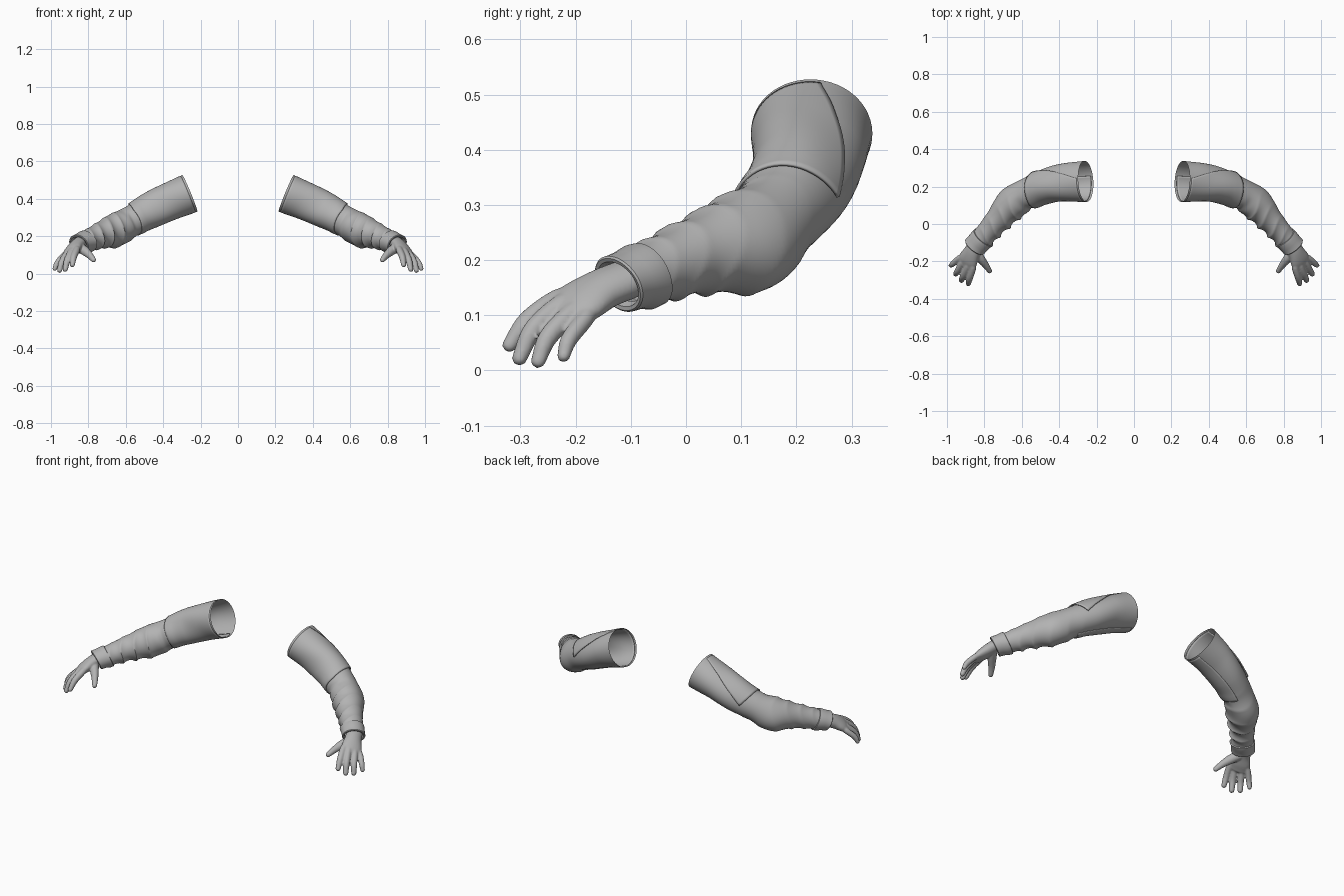
import bpy, bmesh, math
from mathutils import Vector

if "Cube" in bpy.data.objects:
    bpy.data.objects.remove(bpy.data.objects["Cube"])

grey = bpy.data.materials.new("cloth_grey")
grey.diffuse_color = (0.45, 0.45, 0.45, 1)
grey.use_nodes = True
grey.node_tree.nodes["Principled BSDF"].inputs["Base Color"].default_value = grey.diffuse_color

# Sleeve path: x, y, z, half width, half height
KEYS = [(.258, .228, .43, .11, .106), (.36, .222, .388, .101, .098), (.46, .205, .338, .092, .092),
        (.56, .165, .285, .085, .082), (.655, .098, .235, .084, .088), (.735, .01, .205, .069, .07),
        (.80, -.065, .177, .06, .058), (.845, -.115, .16, .058, .05), (.88, -.16, .142, .056, .046)]


def spline(keys, t):
    """Catmull-Rom through rows of numbers."""
    i = max(0, min(int(t), len(keys) - 2))
    f = t - i
    p1, p2 = Vector(keys[i]), Vector(keys[i + 1])
    p0 = Vector(keys[i - 1]) if i else 2 * p1 - p2
    p3 = Vector(keys[i + 2]) if i + 2 < len(keys) else 2 * p2 - p1
    return .5 * (2 * p1 + (p2 - p0) * f + (2 * p0 - 5 * p1 + 4 * p2 - p3) * f * f
                 + (3 * p1 - p0 - 3 * p2 + p3) * f ** 3)


def bump(v, mid, width):
    return math.exp(-((v - mid) / width) ** 2)


def folds(t, a):
    """Cloth folds, strongest on the inner elbow and forearm."""
    inner = .55 - .45 * math.cos(a - .3)
    wave = 1 - 2 * abs(math.sin(math.pi * (1.5 * t + .35 * math.sin(a + .6) + .15 * math.sin(2 * a)))) ** .7
    d = .008 * bump(t, 4.9, 1.5) * inner * wave
    d += .004 * bump(t, 1.6, 1.1) * math.sin(3 * a + 1.3 * t)
    d += .018 * bump(t, 3.9, .55) * max(0, math.cos(a + .75)) ** 2      # elbow point
    d -= .010 * bump(t, 3.35, .2) * max(0, -math.cos(a + .2))           # elbow crease
    return d


def sleeve_point(t, a, offset=0):
    k = spline(KEYS, t)
    c = Vector(k[:3])
    tan = (Vector(spline(KEYS, t + .05)[:3]) - Vector(spline(KEYS, t - .05)[:3])).normalized()
    side = Vector((-tan.y, tan.x, 0)).normalized()
    up = tan.cross(side)
    r = offset + folds(t, a)
    return c + side * math.cos(a) * (k[3] + r) + up * math.sin(a) * (k[4] + r)


def add_grid(bm, rows, closed):
    vs = [[bm.verts.new(p) for p in row] for row in rows]
    n = len(rows[0])
    for r0, r1 in zip(vs, vs[1:]):
        for j in range(n if closed else n - 1):
            k = (j + 1) % n
            bm.faces.new((r0[j], r0[k], r1[k], r1[j]))
    return vs


def finish(name, bm, angle=40):
    bmesh.ops.recalc_face_normals(bm, faces=bm.faces)
    me = bpy.data.meshes.new(name)
    bm.to_mesh(me)
    bm.free()
    me.materials.append(grey)
    ob = bpy.data.objects.new(name, me)
    bpy.context.collection.objects.link(ob)
    bpy.context.view_layer.objects.active = ob
    ob.select_set(True)
    bpy.ops.object.shade_smooth_by_angle(angle=math.radians(angle))
    ob.select_set(False)
    return ob


def mirror(ob):
    ob.modifiers.new("other_arm", 'MIRROR').use_axis[0] = True


def ring_angles(n):
    return [2 * math.pi * j / n for j in range(n)]


# Sleeve, open at the shoulder
bm = bmesh.new()
add_grid(bm, [[sleeve_point(i * .06, a) for a in ring_angles(56)] for i in range(115)], True)
mirror(finish("sleeve", bm, 60))

# Raised upper-sleeve panel with a pointed corner at the back
bm = bmesh.new()
rows = []
for i in range(31):
    u = i / 30
    row = []
    for j in range(41):
        v = j / 40
        start = math.radians(80 - 78 * u ** 1.3)
        a = start + (math.radians(285) - start) * v
        end = 2.5 + .5 * min(1, v * 2.2) + .08 * v
        row.append(sleeve_point(.1 + (end - .1) * u, a, .001 + .009 * u * (1 - .7 * v)))
    rows.append(row)
add_grid(bm, rows, False)
panel = finish("upper_sleeve_panel", bm)
thick = panel.modifiers.new("cloth", 'SOLIDIFY')
thick.thickness = .006
thick.offset = -1
mirror(panel)

# Cuff, rolled inward at the wrist
bm = bmesh.new()
profile = [(6.1, .000), (6.12, .006), (6.35, .007), (6.7, .005), (7.0, .005), (7.15, .006),
           (7.2, .003), (7.18, -.004), (6.9, -.012)]
add_grid(bm, [[sleeve_point(t + .12 * math.sin(a), a, o) for a in ring_angles(48)] for t, o in profile], True)
mirror(finish("cuff", bm))


# Hand: lofted palm and fingers fused into one skin
def loft(bm, keys, hint, steps=6, sides=16):
    """keys: x, y, z, half width, half thickness; both ends rounded."""
    n = (len(keys) - 1) * steps
    hint = Vector(hint)
    rows = []
    for i in range(-3, n + 4):
        t = max(0, min(i, n)) / steps
        k = spline(keys, t)
        c = Vector(k[:3])
        tan = (Vector(spline(keys, t + .05)[:3]) - Vector(spline(keys, t - .05)[:3])).normalized()
        side = (hint - tan * hint.dot(tan)).normalized()
        up = tan.cross(side)
        over = (i - n if i > n else min(i, 0)) / 3.2
        shrink = math.sqrt(1 - over * over)
        c += tan * over * k[4]
        rows.append([c + side * math.cos(a) * k[3] * shrink + up * math.sin(a) * k[4] * shrink
                     for a in ring_angles(sides)])
    vs = add_grid(bm, rows, True)
    bm.faces.new(vs[0])
    bm.faces.new(vs[-1])


ACROSS = (.09, .06, -.045)
FINGERS = [((.862, -.235, .128), (.878, -.288, .09), (.886, -.320, .046), .0175),
           ((.890, -.228, .118), (.912, -.277, .074), (.924, -.302, .022), .018),
           ((.917, -.208, .104), (.942, -.250, .060), (.954, -.268, .017), .0175),
           ((.936, -.184, .092), (.967, -.212, .056), (.980, -.222, .026), .0155)]
bm = bmesh.new()
loft(bm, [(.845, -.105, .166, .044, .034), (.866, -.15, .148, .047, .033),
          (.886, -.19, .125, .057, .029), (.898, -.218, .108, .054, .021)], ACROSS, sides=24)
for base, mid, tip, r in FINGERS:
    palm = Vector(base).lerp(Vector((.866, -.15, .145)), .4)
    loft(bm, [(*palm, r, r), (*base, r * 1.05, r * 1.05), (*mid, r, r), (*tip, r * .8, r * .75)], ACROSS)
# Thumb
loft(bm, [(.85, -.145, .142, .026, .026), (.82, -.185, .122, .025, .023),
          (.793, -.220, .098, .019, .018), (.772, -.252, .073, .014, .013)], ACROSS)
hand = finish("hand", bm, 180)
remesh = hand.modifiers.new("fuse", 'REMESH')
remesh.mode = 'VOXEL'
remesh.voxel_size = .0045
remesh.use_smooth_shade = True
soften = hand.modifiers.new("soften", 'SMOOTH')
soften.iterations = 4
mirror(hand)
